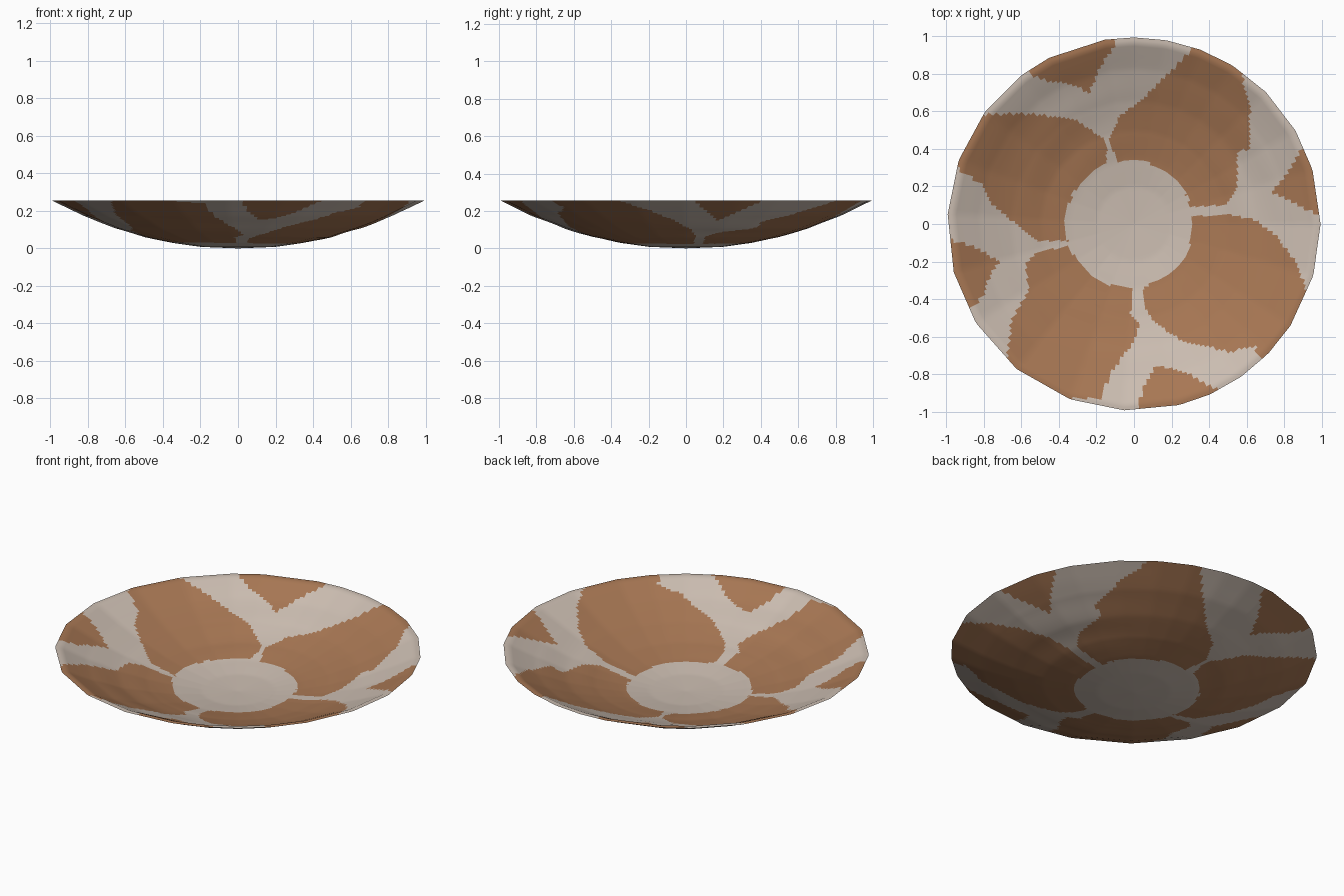
import bpy, bmesh, math

if "Cube" in bpy.data.objects:
    bpy.data.objects.remove(bpy.data.objects["Cube"])

SEGS, RINGS = 240, 64
RIM_Z, WALL = 0.256, 0.014

# outer height profile: (share of rim radius, height)
PROFILE = [(0, 0), (0.2, 0.008), (0.35, 0.029), (0.5, 0.06), (0.66, 0.108),
           (0.83, 0.174), (1.0, RIM_Z)]
# corner angles of the irregular rim polygon
RIM = [0, 17, 30, 45, 58, 69, 80, 90, 99, 117, 127, 143, 160, 177, 195, 212,
       231, 250, 267, 284, 294, 305, 316, 327, 344, 360]

# painted petals (plan outlines; run past the rim where they meet it)
PETAL_BACK = [(-.08, .3), (-.13, .45), (-.08, .57), (.05, .67), (.3, .92), (.5, 1.2), (.7, .9),
              (.58, .78), (.62, .6), (.61, .4), (.55, .38), (.55, .18), (.48, .1), (.3, .09)]
PETAL_LEFT = [(-.16, .28), (-.14, .4), (-.17, .46), (-.3, .55), (-.55, .59), (-.8, .58),
              (-1.2, .5), (-.95, .3), (-.8, .2), (-.75, .1), (-.52, -.09), (-.3, -.09)]
PETAL_FRONT = [(-.3, -.11), (-.52, -.15), (-.58, -.22), (-.56, -.35), (-.65, -.5), (-.68, -.7),
               (-.7, -1), (-.36, -1), (-.35, -.93), (-.17, -.93), (-.13, -.8), (0, -.63),
               (.03, -.53), (-.02, -.48), (0, -.3)]
PETAL_RIGHT = [(.05, -.3), (.05, -.43), (.1, -.52), (.25, -.62), (.5, -.68), (.65, -.66),
               (.7, -.8), (1.2, -.7), (.92, -.35), (.86, -.2), (.76, -.07), (.65, .02),
               (.5, .05), (.3, .04), (.2, -.1)]
# small wedges between the petals
WEDGES = [[(-.7, .9), (-.5, .77), (-.3, .74), (-.24, .69), (-.2, .8), (-.02, 1.1)],
          [(1, .6), (.8, .24), (.73, .17), (.85, .11), (1.1, 0)],
          [(.55, -.95), (.3, -.8), (.12, -.75), (.07, -.83), (-.03, -1.1)],
          [(-1.1, -.05), (-.83, -.13), (-.72, -.2), (-.78, -.3), (-.8, -.38), (-1, -.6)]]
PAINTED = [PETAL_BACK, PETAL_LEFT, PETAL_FRONT, PETAL_RIGHT] + WEDGES


def inside(x, y, poly):
    hit = False
    for (x1, y1), (x2, y2) in zip(poly, poly[1:] + poly[:1]):
        if (y1 > y) != (y2 > y) and x < (x2 - x1) * (y - y1) / (y2 - y1) + x1:
            hit = not hit
    return hit


def is_brown(x, y):
    if math.hypot(x + 0.025, y) < 0.34:      # plain round centre
        return False
    return any(inside(x, y, p) for p in PAINTED)


def rim_radius(deg):
    for a, b in zip(RIM, RIM[1:]):
        if a <= deg <= b:
            half = math.radians((b - a) / 2)
            return 0.995 * math.cos(half) / math.cos(math.radians(deg - (a + b) / 2))


def height(t, ang):
    for (t0, z0), (t1, z1) in zip(PROFILE, PROFILE[1:]):
        if t <= t1:
            z = z0 + (z1 - z0) * (t - t0) / (t1 - t0)
            break
    # soft hand-shaped ripples, fading at the centre and rim
    fade = max(0, t - 0.3) * (1 - t) * 4
    return z + 0.005 * fade * math.sin(24 * t + 2 * ang) * (0.6 + 0.4 * math.sin(3 * ang + 1))


def material(name, rgb):
    m = bpy.data.materials.new(name)
    m.diffuse_color = (*rgb, 1)
    m.use_nodes = True
    m.node_tree.nodes["Principled BSDF"].inputs["Base Color"].default_value = m.diffuse_color
    return m


# dish: outside rings up to the rim, then inside rings back to the centre
bm = bmesh.new()
path = [(i / RINGS, 0) for i in range(1, RINGS + 1)]
path += [(i / RINGS, WALL) for i in range(RINGS - 1, 0, -1)]
rings = []
for t, lift in path:
    ring = []
    for s in range(SEGS):
        ang = 2 * math.pi * s / SEGS
        r = t * rim_radius(360 * s / SEGS)
        z = min(height(t, ang) + lift, RIM_Z)
        ring.append(bm.verts.new((r * math.cos(ang), r * math.sin(ang), z)))
    rings.append(ring)
bottom = bm.verts.new((0, 0, 0))
middle = bm.verts.new((0, 0, WALL))
for s in range(SEGS):
    n = (s + 1) % SEGS
    bm.faces.new((bottom, rings[0][n], rings[0][s]))
    bm.faces.new((middle, rings[-1][s], rings[-1][n]))
    for lo, hi in zip(rings, rings[1:]):
        bm.faces.new((lo[s], lo[n], hi[n], hi[s]))

# paint by plan position
for f in bm.faces:
    c = f.calc_center_median()
    f.material_index = int(is_brown(c.x, c.y))
bmesh.ops.recalc_face_normals(bm, faces=bm.faces)

mesh = bpy.data.meshes.new("dish")
bm.to_mesh(mesh)
bm.free()
mesh.materials.append(material("pale clay", (0.60, 0.51, 0.44)))
mesh.materials.append(material("brown paint", (0.39, 0.185, 0.088)))
dish = bpy.data.objects.new("dish", mesh)
bpy.context.collection.objects.link(dish)
bpy.context.view_layer.objects.active = dish
dish.select_set(True)
bpy.ops.object.shade_smooth_by_angle(angle=math.radians(35))
